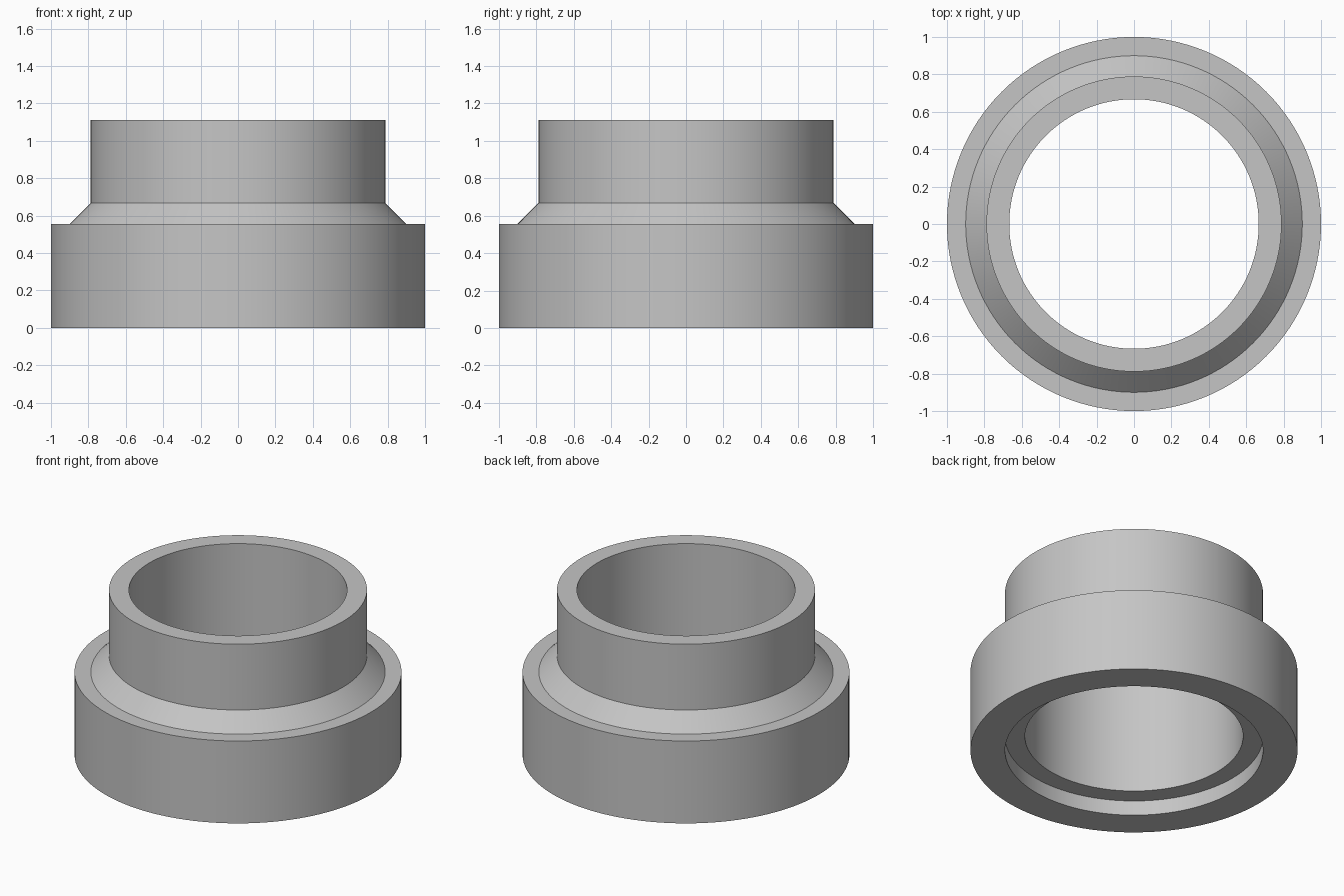
import bpy
import bmesh
from math import radians, tau

cube = bpy.data.objects.get("Cube")
if cube:
    bpy.data.objects.remove(cube, do_unlink=True)

# Single plain grey material
grey = bpy.data.materials.new("light_grey")
grey.use_nodes = True
colour = (0.56, 0.56, 0.56, 1)
grey.diffuse_color = colour
grey.node_tree.nodes["Principled BSDF"].inputs["Base Color"].default_value = colour


def lathe(name, profile, steps=128):
    """Revolve a closed (radius, height) outline around the z axis."""
    bm = bmesh.new()
    verts = [bm.verts.new((r, 0, z)) for r, z in profile]
    edges = [bm.edges.new((v, verts[i - 1])) for i, v in enumerate(verts)]
    bmesh.ops.spin(bm, geom=verts + edges, cent=(0, 0, 0), axis=(0, 0, 1),
                   angle=tau, steps=steps, use_merge=True)
    bmesh.ops.remove_doubles(bm, verts=bm.verts, dist=1e-4)
    bmesh.ops.recalc_face_normals(bm, faces=bm.faces)
    mesh = bpy.data.meshes.new(name)
    bm.to_mesh(mesh)
    bm.free()
    mesh.materials.append(grey)
    obj = bpy.data.objects.new(name, mesh)
    bpy.context.collection.objects.link(obj)
    bpy.ops.object.select_all(action="DESELECT")
    obj.select_set(True)
    bpy.context.view_layer.objects.active = obj
    bpy.ops.object.shade_smooth_by_angle(angle=radians(30))
    return obj


bore, neck, cone, flange = 0.667, 0.789, 0.9, 1.0
recess_top, flange_top, cone_top, top = 0.1, 0.556, 0.667, 1.111

# Stepped collar: flange, cone, neck, straight bore and underside recess
lathe("stepped_collar", [
    (neck, 0), (flange, 0),
    (flange, flange_top), (cone, flange_top),
    (neck, cone_top), (neck, top),
    (bore, top), (bore, recess_top),
    (neck, recess_top),
])
